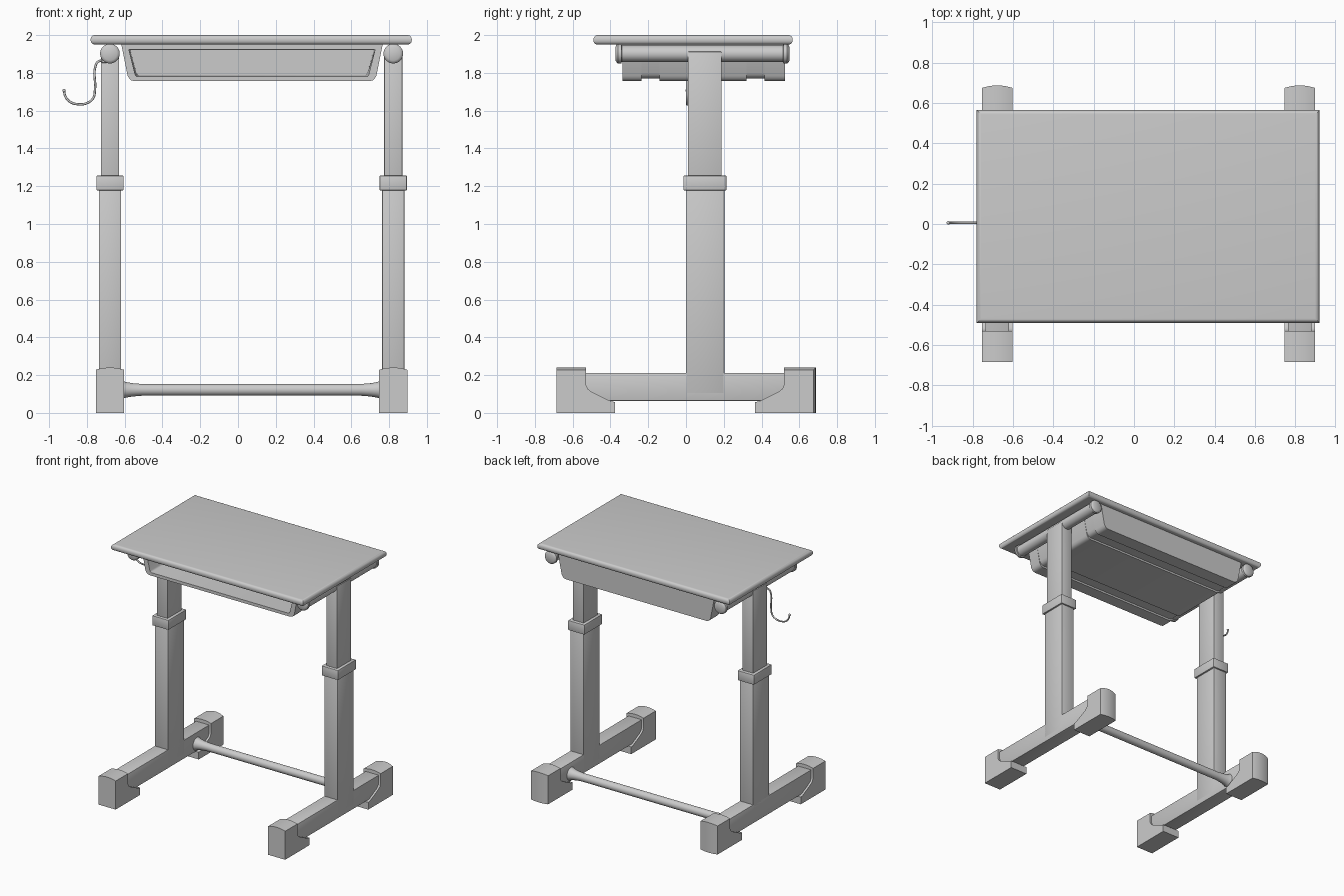
import bpy, bmesh
from math import sin, cos, pi, tau

if "Cube" in bpy.data.objects:
    bpy.data.objects.remove(bpy.data.objects["Cube"])


def finish(name, bm):
    bmesh.ops.recalc_face_normals(bm, faces=bm.faces)
    me = bpy.data.meshes.new(name)
    bm.to_mesh(me)
    bm.free()
    ob = bpy.data.objects.new(name, me)
    bpy.context.collection.objects.link(ob)
    bpy.ops.object.select_all(action='DESELECT')
    bpy.context.view_layer.objects.active = ob
    ob.select_set(True)
    bpy.ops.object.shade_smooth_by_angle(angle=0.6)
    return ob


def box(name, x, y, z, bevel=0.004, segs=2, flat_only=False):
    """Box from (min, max) pairs; flat_only bevels just the horizontal edges."""
    bm = bmesh.new()
    bmesh.ops.create_cube(bm, size=1)
    for v in bm.verts:
        v.co = [a + (b - a) * (c + 0.5) for (a, b), c in zip((x, y, z), v.co)]
    edges = [e for e in bm.edges
             if not flat_only or abs(e.verts[0].co.z - e.verts[1].co.z) < 1e-5]
    bmesh.ops.bevel(bm, geom=edges, offset=bevel, segments=segs, profile=0.5, affect='EDGES')
    return finish(name, bm)


def loft(name, rings):
    """Skin a list of equal-length rings and close both ends."""
    bm = bmesh.new()
    rows = [[bm.verts.new(p) for p in r] for r in rings]
    n = len(rows[0])
    for a, b in zip(rows, rows[1:]):
        for i in range(n):
            j = (i + 1) % n
            bm.faces.new((a[i], a[j], b[j], b[i]))
    bm.faces.new(rows[0])
    bm.faces.new(rows[-1])
    return finish(name, bm)


def lathe(name, profile, centre, axis, n=32):
    """Spin (position, radius) pairs round the x or y axis."""
    cx, cy, cz = centre
    rings = []
    for t, r in profile:
        ring = []
        for k in range(n):
            u, w = r * cos(tau * k / n), r * sin(tau * k / n)
            ring.append((t, cy + u, cz + w) if axis == 'x' else (cx + u, t, cz + w))
        rings.append(ring)
    return loft(name, rings)


def foot_cap(name, cx, s):
    """Stepped foot with an arched top; the rear one also has a curved end."""
    inner, toe, end = (0.53, 0.375, 0.685) if s < 0 else (0.52, 0.365, 0.675)
    rings = []
    for k in range(13):
        t = k / 6 - 1
        arch = 0.012 * (1 - t * t)
        e = end + (arch if s > 0 else 0)
        prof = [(e, 0), (toe, 0), (toe, 0.058), (toe + 0.02, 0.06), (inner - 0.03, 0.112),
                (inner - 0.01, 0.127), (inner, 0.15), (inner, 0.228 + arch), (e, 0.228 + arch)]
        rings.append([(cx + 0.075 * t, s * y, z) for y, z in prof])
    loft(name, rings)


# Table top with rounded rim
box("table_top", (-0.78, 0.92), (-0.49, 0.565), (1.95, 2.0), 0.022, 5, True)

# Two telescopic side frames
for side, cx in (("left", -0.678), ("right", 0.822)):
    def span(h):
        return (cx - h, cx + h)
    box(side + "_upper_leg", span(0.048), (0.01, 0.188), (1.15, 1.912))
    box(side + "_collar", span(0.072), (-0.014, 0.214), (1.178, 1.256))
    box(side + "_lower_leg", span(0.059), (0.0, 0.203), (0.1, 1.18))
    box(side + "_foot_beam", span(0.059), (-0.63, 0.63), (0.064, 0.212))
    foot_cap(side + "_front_foot", cx, -1)
    foot_cap(side + "_back_foot", cx, 1)
    # Support tube with wider end caps
    lathe(side + "_support_tube",
          [(-0.373, 0.036), (-0.367, 0.047), (-0.36, 0.052), (-0.342, 0.052), (-0.34, 0.044),
           (0.514, 0.044), (0.516, 0.052), (0.535, 0.052), (0.542, 0.047), (0.548, 0.036)],
          (cx, 0, 1.902), 'y')

# Cross bar with flared ends
flare = [(0.0, 0.052), (0.015, 0.045), (0.035, 0.040), (0.065, 0.035), (0.115, 0.031)]
lathe("cross_bar", [(-0.622 + d, r) for d, r in flare]
      + [(0.766 - d, r) for d, r in reversed(flare)], (0, 0.365, 0.122), 'x')


# Open-fronted tray with two grooves under it
def tray_ring(y, top_w, bot_w, top, bot, r):
    half = [(top_w, top), (bot_w + 0.3 * r, bot + r), (bot_w, bot + 0.55 * r),
            (bot_w - 0.3 * r, bot + 0.2 * r), (bot_w - r, bot)]
    return [(0.074 + x, y, z) for x, z in half] + [(0.074 - x, y, z) for x, z in reversed(half)]


low, high = 1.756, 1.771
steps = [(0.525, low), (0.415, low), (0.415, high), (0.32, high), (0.32, low),
         (-0.14, low), (-0.14, high), (-0.235, high), (-0.235, low), (-0.335, low)]
rings = [tray_ring(y, 0.692, 0.65, 1.952, b, 0.028) for y, b in steps]
rings += [tray_ring(-0.335, 0.652, 0.615, 1.925, 1.78, 0.012),
          tray_ring(0.5, 0.645, 0.608, 1.922, 1.787, 0.012)]
loft("tray", rings)

# Wire bag hook on the left leg
path = [(-0.70, 1.862), (-0.738, 1.861), (-0.754, 1.838), (-0.757, 1.713), (-0.767, 1.666),
        (-0.80, 1.640), (-0.847, 1.634), (-0.889, 1.647), (-0.914, 1.676), (-0.921, 1.706)]
cu = bpy.data.curves.new("bag_hook", 'CURVE')
cu.dimensions = '3D'
cu.bevel_depth = 0.0062
cu.bevel_resolution = 2
cu.resolution_u = 6
cu.use_fill_caps = True
sp = cu.splines.new('BEZIER')
sp.bezier_points.add(len(path) - 1)
for p, (x, z) in zip(sp.bezier_points, path):
    p.co = (x, 0.006, z)
    p.handle_left_type = p.handle_right_type = 'AUTO'
bpy.context.collection.objects.link(bpy.data.objects.new("bag_hook", cu))
bm = bmesh.new()
bmesh.ops.create_uvsphere(bm, u_segments=12, v_segments=8, radius=0.009)
finish("hook_tip", bm).location = (-0.921, 0.006, 1.706)
# Mount joining the hook to the leg
box("hook_mount", (-0.722, -0.69), (-0.002, 0.03), (1.853, 1.871), 0.003)
